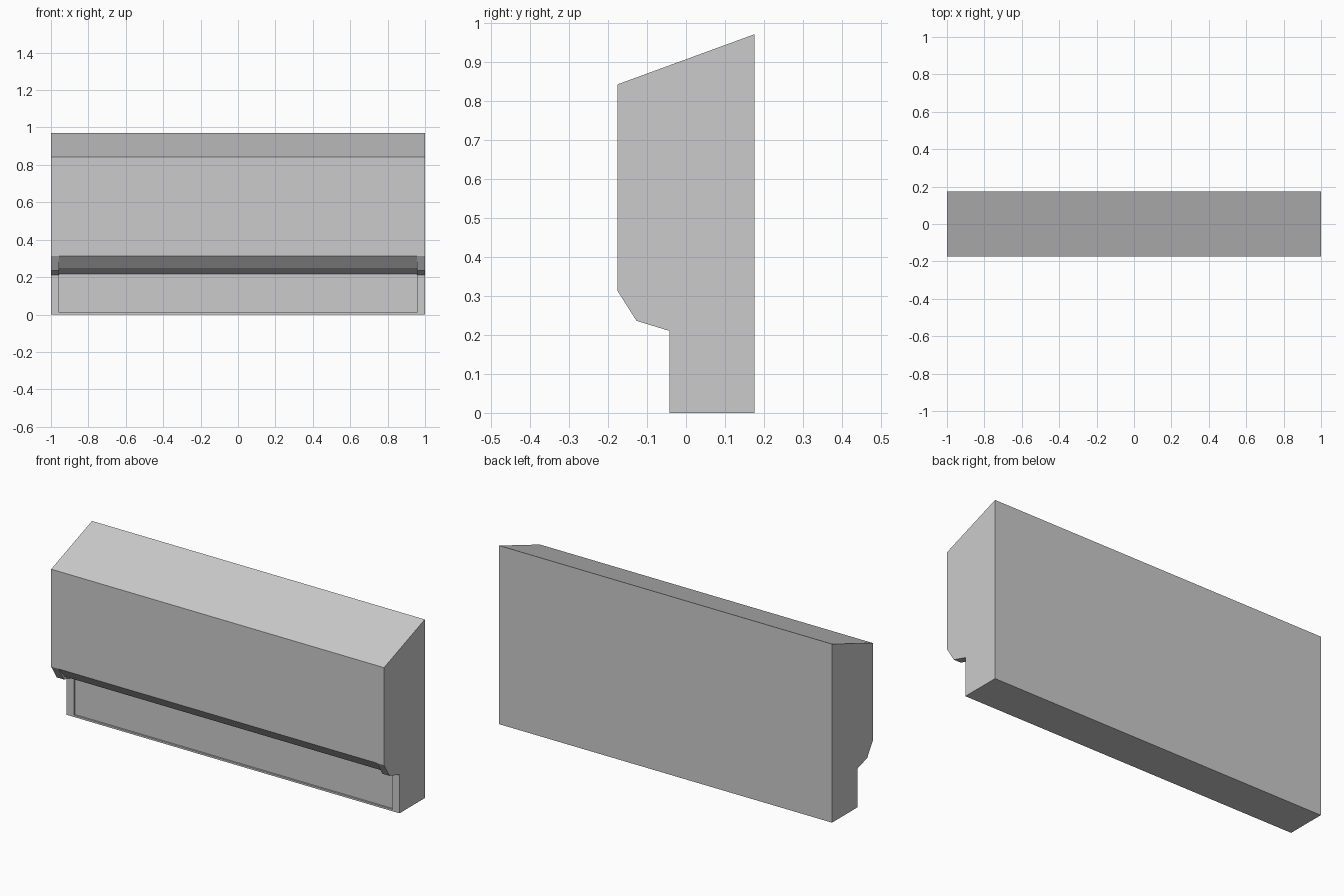
import bpy, bmesh

if "Cube" in bpy.data.objects:
    bpy.data.objects.remove(bpy.data.objects["Cube"])


def extrude_profile(name, profile, half_width):
    """Prism along x from a (y, z) outline."""
    bm = bmesh.new()
    face = bm.faces.new([bm.verts.new((-half_width, y, z)) for y, z in profile])
    ext = bmesh.ops.extrude_face_region(bm, geom=[face])
    moved = [v for v in ext["geom"] if isinstance(v, bmesh.types.BMVert)]
    bmesh.ops.translate(bm, verts=moved, vec=(2 * half_width, 0, 0))
    bmesh.ops.recalc_face_normals(bm, faces=bm.faces)
    mesh = bpy.data.meshes.new(name)
    bm.to_mesh(mesh)
    bm.free()
    obj = bpy.data.objects.new(name, mesh)
    bpy.context.collection.objects.link(obj)
    return obj


# Main housing: sloped top, overhanging front, stepped-back base
housing = extrude_profile("housing", [
    (0.175, 0.0), (0.175, 0.97), (-0.175, 0.842), (-0.175, 0.312),
    (-0.127, 0.236), (-0.042, 0.21), (-0.042, 0.0)], 1.0)

# Shallow recess under the overhang, leaving end cheeks and a bottom lip
recess = extrude_profile("recess_cutter", [
    (-0.232, 0.376), (-0.118, 0.248), (-0.033, 0.217),
    (-0.033, 0.01), (-0.3, 0.01), (-0.3, 0.376)], 0.957)

cut = housing.modifiers.new("recess", 'BOOLEAN')
cut.operation = 'DIFFERENCE'
cut.solver = 'EXACT'
cut.object = recess

# Bake the cut and discard the cutter
bpy.context.view_layer.objects.active = housing
housing.select_set(True)
bpy.ops.object.modifier_apply(modifier=cut.name)
bpy.data.objects.remove(recess, do_unlink=True)
